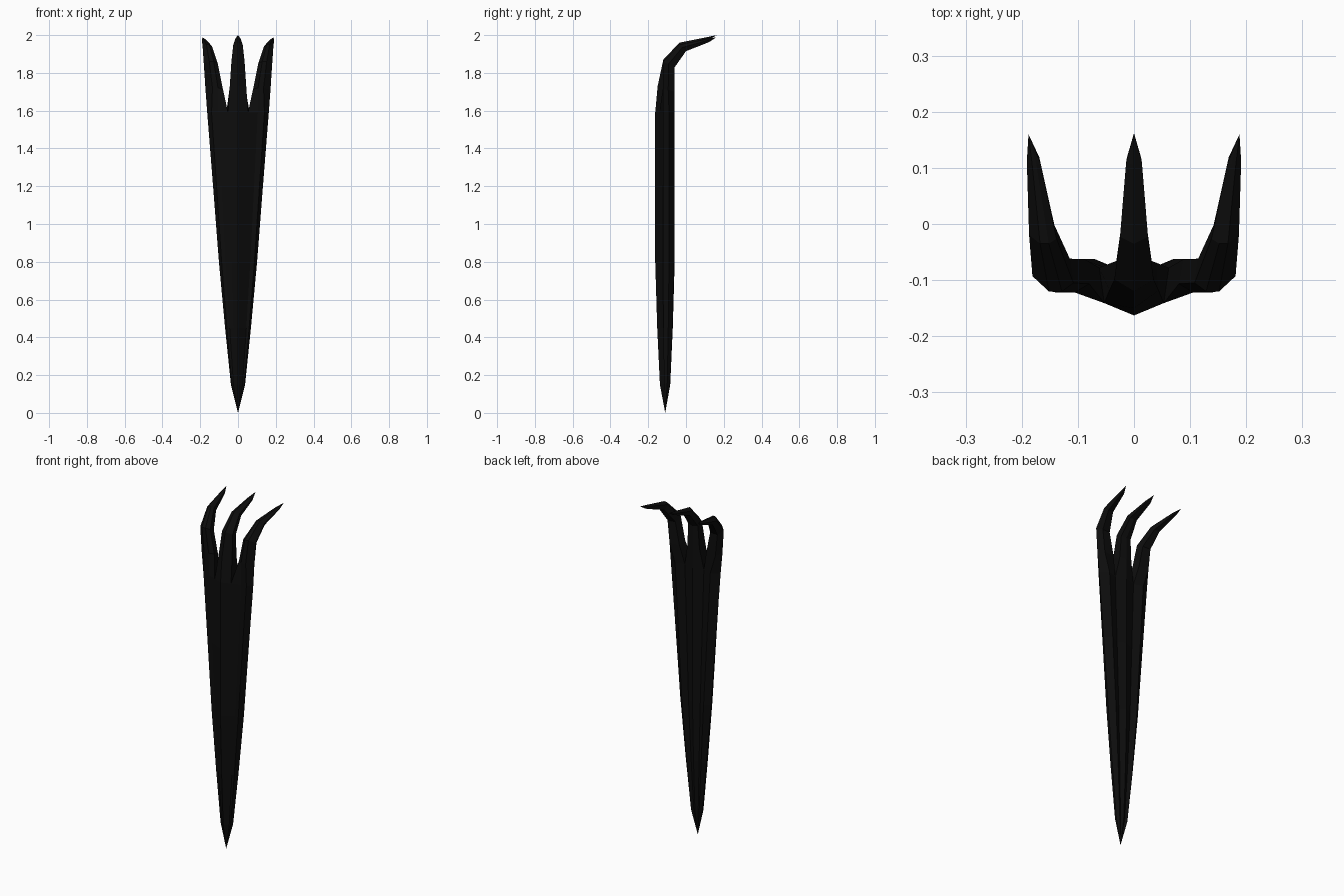
import bpy, bmesh

cube = bpy.data.objects.get("Cube")
if cube:
    bpy.data.objects.remove(cube, do_unlink=True)

black = bpy.data.materials.new("matte black")
black.use_nodes = True
colour = (0.004, 0.004, 0.004, 1)
black.diffuse_color = colour
black.node_tree.nodes["Principled BSDF"].inputs["Base Color"].default_value = colour


def loft(name, rings, tips):
    """Skin equal rings of points, closing onto tip points at (start, end)."""
    bm = bmesh.new()
    loops = [[bm.verts.new(p) for p in ring] for ring in rings]
    n = len(loops[0])
    for a, b in zip(loops, loops[1:]):
        for i in range(n):
            j = (i + 1) % n
            bm.faces.new((a[i], a[j], b[j], b[i]))
    for loop, tip in zip((loops[0], loops[-1]), tips):
        if tip:
            v = bm.verts.new(tip)
            for i in range(n):
                bm.faces.new((loop[i], loop[(i + 1) % n], v))
    bmesh.ops.recalc_face_normals(bm, faces=bm.faces)
    mesh = bpy.data.meshes.new(name)
    bm.to_mesh(mesh)
    bm.free()
    mesh.materials.append(black)
    obj = bpy.data.objects.new(name, mesh)
    bpy.context.collection.objects.link(obj)
    return obj


def mix(a, b, t):
    return a + (b - a) * t


# Cross-section where the prongs split: front ridge round to back ridge
AXIS_Y, TOP = -0.11, 1.59
ridge, back = (0, -0.163), (0, -0.06)
notch_f, notch_b = (0.053, -0.141), (0.062, -0.078)
outer = [(0.105, -0.122), (0.14, -0.122), (0.163, -0.09), (0.115, -0.062)]
half = [ridge, notch_f, *outer, notch_b, back]
section = half + [(-x, y) for x, y in half[-2:0:-1]]

# Tapered body: (height, width scale, depth scale)
levels = [(0.15, 0.23, 0.53), (0.45, 0.42, 0.8), (0.8, 0.62, 1),
          (1.2, 0.81, 1), (TOP, 1, 1)]
loft("body_spike",
     [[(x * w, AXIS_Y + (y - AXIS_Y) * d, z) for x, y in section] for z, w, d in levels],
     ((0, AXIS_Y, 0), None))

# Hooked profile shared by the prongs: front and back points as (y, z)
front_path = [(-0.15, 1.73), (-0.12, 1.87), (-0.035, 1.96), (0.105, 1.988)]
back_path = [(-0.06, 1.71), (-0.06, 1.84), (0.0, 1.925), (0.12, 1.972)]


def prong(name, base, shape, spans, tip, sign=1, front_limit=-1, drop=0):
    """shape holds (across, depth) fractions; spans holds the x range per ring."""
    rings = [[(sign * x, y, TOP) for x, y in base]]
    for (fy, fz), (by, bz), (x0, x1) in zip(front_path, back_path, spans):
        fy = max(fy, front_limit)
        rings.append([(sign * mix(x0, x1, u), mix(fy, by, t), mix(fz, bz, t) - drop)
                      for u, t in shape])
    return loft(name, rings, (None, (sign * tip[0], tip[1], tip[2])))


# Centre prong
centre_base = [ridge, notch_f, notch_b, back] + [(-x, y) for x, y in (notch_b, notch_f)]
centre_shape = [(0.5, 0), (1, 0.35), (0.95, 0.9), (0.5, 1), (0.05, 0.9), (0, 0.35)]
prong("centre_prong", centre_base, centre_shape,
      [(-w, w) for w in (0.044, 0.035, 0.025, 0.014)], (0, 0.162, 2.0))

# Outer prongs, mirrored
side_base = [notch_f, *outer, notch_b]
side_shape = [(0, 0.25), (0.28, 0), (0.6, 0), (1, 0.45), (0.75, 1), (0.08, 0.95)]
side_spans = [(0.08, 0.172), (0.108, 0.181), (0.138, 0.187), (0.167, 0.191)]
for side, sign in (("left", 1), ("right", -1)):
    prong(side + "_prong", side_base, side_shape, side_spans,
          (0.188, 0.16, 1.988), sign, -0.122, 0.01)
